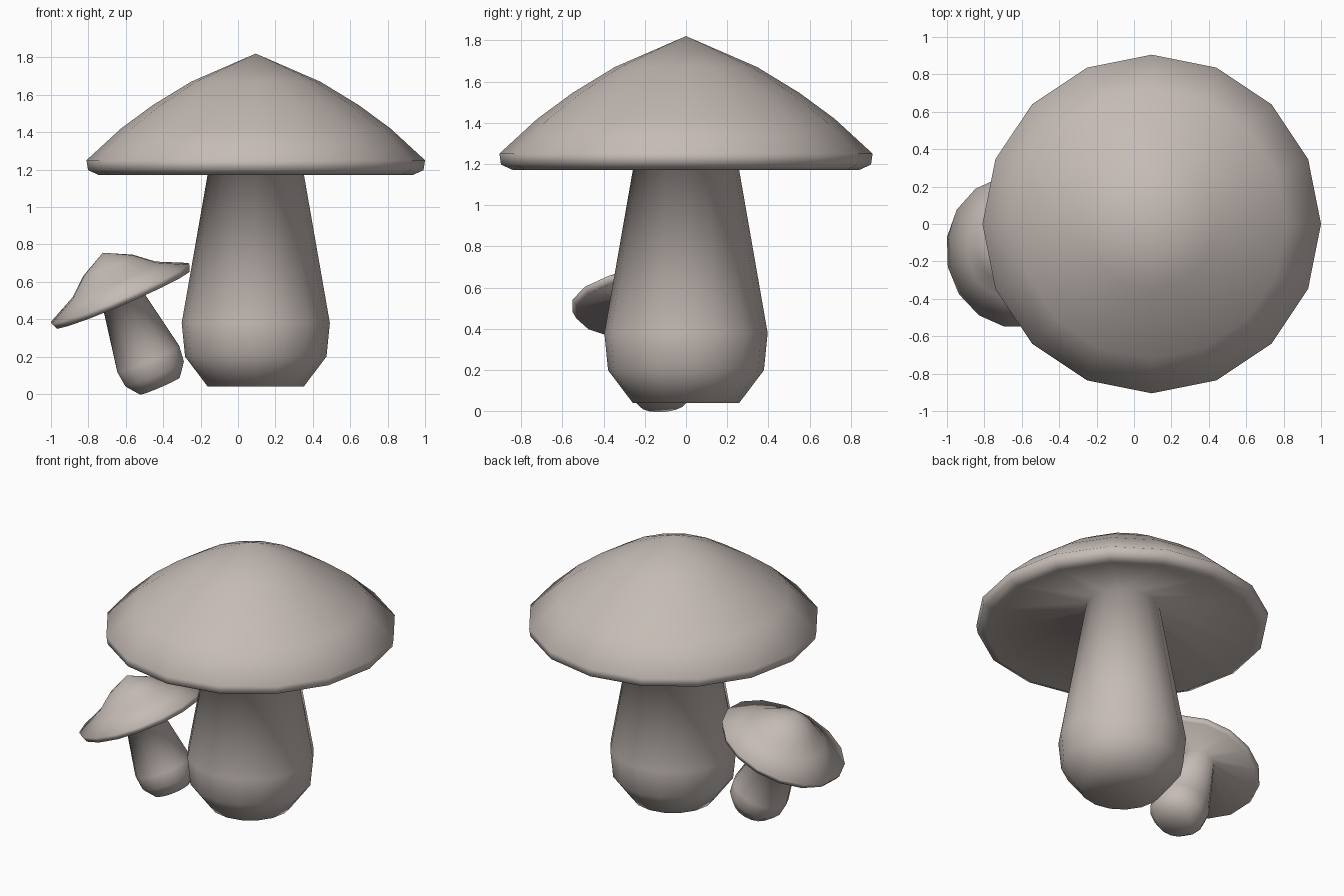
import bpy, bmesh
from math import sin, cos, pi, radians

if "Cube" in bpy.data.objects:
    bpy.data.objects.remove(bpy.data.objects["Cube"])

SIDES = 16

# Warm grey-brown shared by both mushrooms
skin = bpy.data.materials.new("mushroom_skin")
skin.diffuse_color = (0.56, 0.50, 0.465, 1)
skin.use_nodes = True
skin.node_tree.nodes["Principled BSDF"].inputs["Base Color"].default_value = skin.diffuse_color


def lathe(name, profile, loc, rot=(0, 0, 0), roll=0.0):
    """Spin a (radius, height) profile around z; radius 0 becomes a pole."""
    bm = bmesh.new()
    rings = []
    for r, z in profile:
        if r == 0:
            rings.append([bm.verts.new((0, 0, z))] * SIDES)
        else:
            angles = [roll + 2 * pi * i / SIDES for i in range(SIDES)]
            rings.append([bm.verts.new((r * cos(a), r * sin(a), z)) for a in angles])
    for a, b in zip(rings, rings[1:]):
        for i in range(SIDES):
            j = (i + 1) % SIDES
            corners = list(dict.fromkeys((a[i], a[j], b[j], b[i])))
            bm.faces.new(corners).smooth = True
    bmesh.ops.recalc_face_normals(bm, faces=bm.faces)
    mesh = bpy.data.meshes.new(name)
    bm.to_mesh(mesh)
    bm.free()
    mesh.materials.append(skin)
    ob = bpy.data.objects.new(name, mesh)
    ob.location, ob.rotation_euler = loc, rot
    bpy.context.collection.objects.link(ob)
    return ob


# Large mushroom: upright, stem flowing smoothly into the hollow of the cap
big_stem = [(0, 0.04), (0.257, 0.04), (0.378, 0.20), (0.396, 0.38), (0.23, 1.33)]
big_cap = [(0.842, 1.172), (0.897, 1.197), (0.905, 1.25), (0.72, 1.42),
           (0.55, 1.545), (0.345, 1.67), (0, 1.82)]
lathe("large_mushroom", big_stem + big_cap, (0.095, 0, 0))

# Small mushroom: leaning outwards, origin at the middle of its cap rim
small_stem = [(0, -0.54), (0.117, -0.54), (0.173, -0.468), (0.183, -0.383),
              (0.105, 0.03)]
small_cap = [(0.392, -0.036), (0.408, 0.0), (0.247, 0.078), (0.145, 0.163),
             (0, 0.237)]
lathe("small_mushroom", small_stem + small_cap, (-0.63, -0.15, 0.538),
      (radians(4), radians(-23.2), 0), pi / SIDES)
